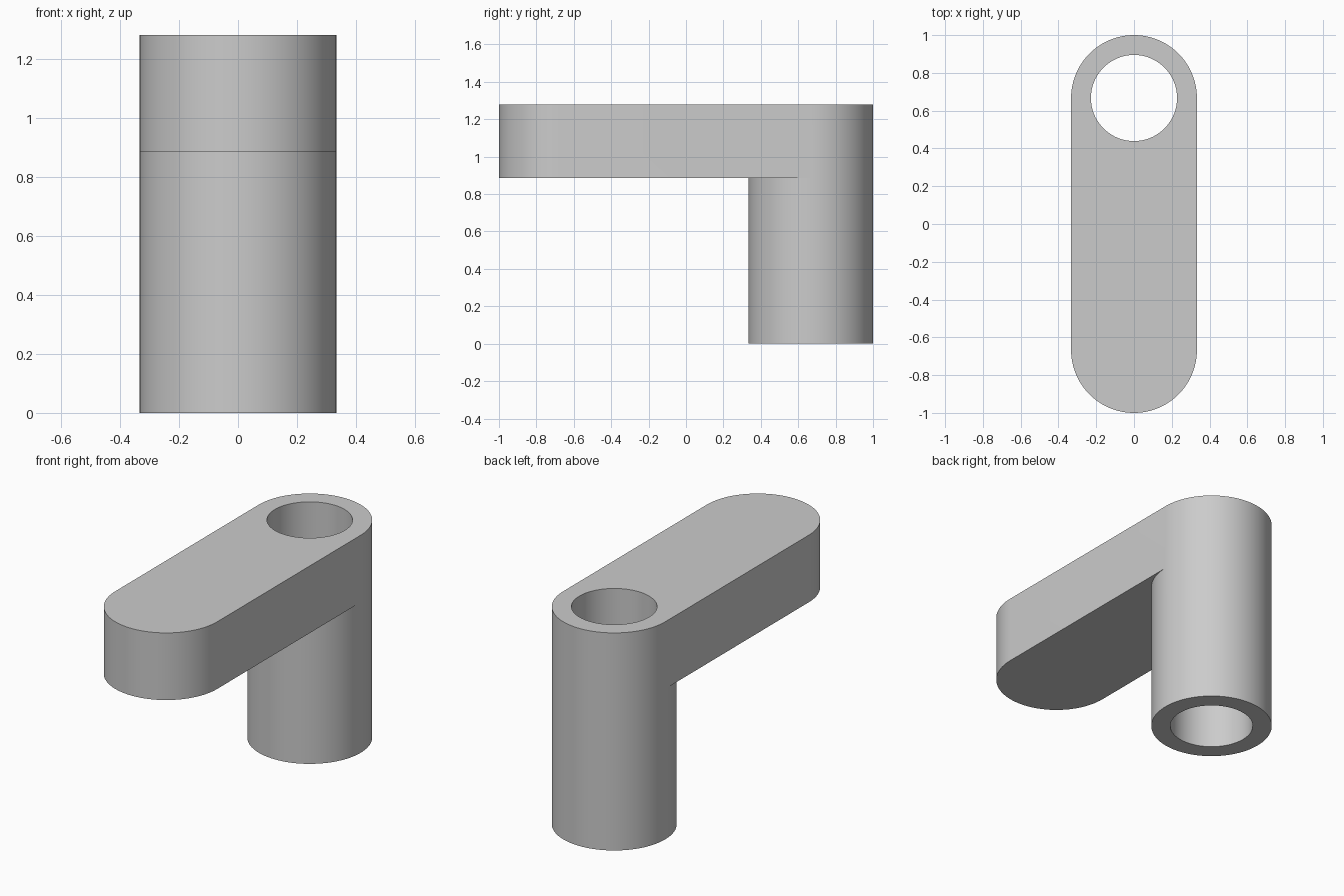
import bpy
import bmesh
from math import cos, sin, pi, radians

if "Cube" in bpy.data.objects:
    bpy.data.objects.remove(bpy.data.objects["Cube"], do_unlink=True)

SEG = 96                      # sides of each full circle
HALF = SEG // 2
R, BORE = 0.333, 0.228        # outer and bore radii
POST_Y, TIP_Y = 0.667, -0.667
ARM_Z, TOP_Z = 0.885, 1.28

grey = bpy.data.materials.new("plain grey")
grey.use_nodes = True
grey.diffuse_color = (0.6, 0.6, 0.6, 1)
grey.node_tree.nodes["Principled BSDF"].inputs["Base Color"].default_value = (0.6, 0.6, 0.6, 1)

bm = bmesh.new()


def ring(radius, y, z):
    """Circle of vertices around a vertical axis."""
    return [bm.verts.new((radius * cos(2 * pi * i / SEG), y + radius * sin(2 * pi * i / SEG), z))
            for i in range(SEG)]


def outline(post, z):
    """Stadium outline: back half of the post ring, front half around the arm tip."""
    tip = [bm.verts.new((R * cos(pi + pi * i / HALF), TIP_Y + R * sin(pi + pi * i / HALF), z))
           for i in range(HALF + 1)]
    return post[:HALF + 1] + tip


def bridge(a, b, closed=True):
    """Quads between two matching loops of vertices."""
    n = len(a)
    for i in range(n if closed else n - 1):
        j = (i + 1) % n
        bm.faces.new((a[i], a[j], b[j], b[i]))


# Hollow post
foot = ring(R, POST_Y, 0)
neck = ring(R, POST_Y, ARM_Z)
bore_low = ring(BORE, POST_Y, 0)
bore_top = ring(BORE, POST_Y, TOP_Z)
bridge(foot, neck)
bridge(foot, bore_low)
bridge(bore_low, bore_top)

# Rounded arm: side walls, underside and top around the bore
crown = [bm.verts.new((v.co.x, v.co.y, TOP_Z)) for v in neck[:HALF + 1]]
arm_low = outline(neck, ARM_Z)
arm_top = outline(crown, TOP_Z)
bridge(arm_low, arm_top)
bridge(neck[HALF:] + neck[:1], arm_low[HALF + 1:], closed=False)
bridge(bore_top[:HALF + 1], arm_top[:HALF + 1], closed=False)
bridge(bore_top[HALF:] + bore_top[:1], arm_top[HALF + 1:], closed=False)
for side, end in ((HALF, HALF + 1), (0, -1)):
    bm.faces.new((bore_top[side], arm_top[side], arm_top[end]))

bmesh.ops.recalc_face_normals(bm, faces=bm.faces)
mesh = bpy.data.meshes.new("arm_with_hollow_post")
bm.to_mesh(mesh)
bm.free()
mesh.materials.append(grey)

part = bpy.data.objects.new("arm_with_hollow_post", mesh)
bpy.context.collection.objects.link(part)
bpy.ops.object.select_all(action='DESELECT')
part.select_set(True)
bpy.context.view_layer.objects.active = part
bpy.ops.object.shade_smooth_by_angle(angle=radians(30))
